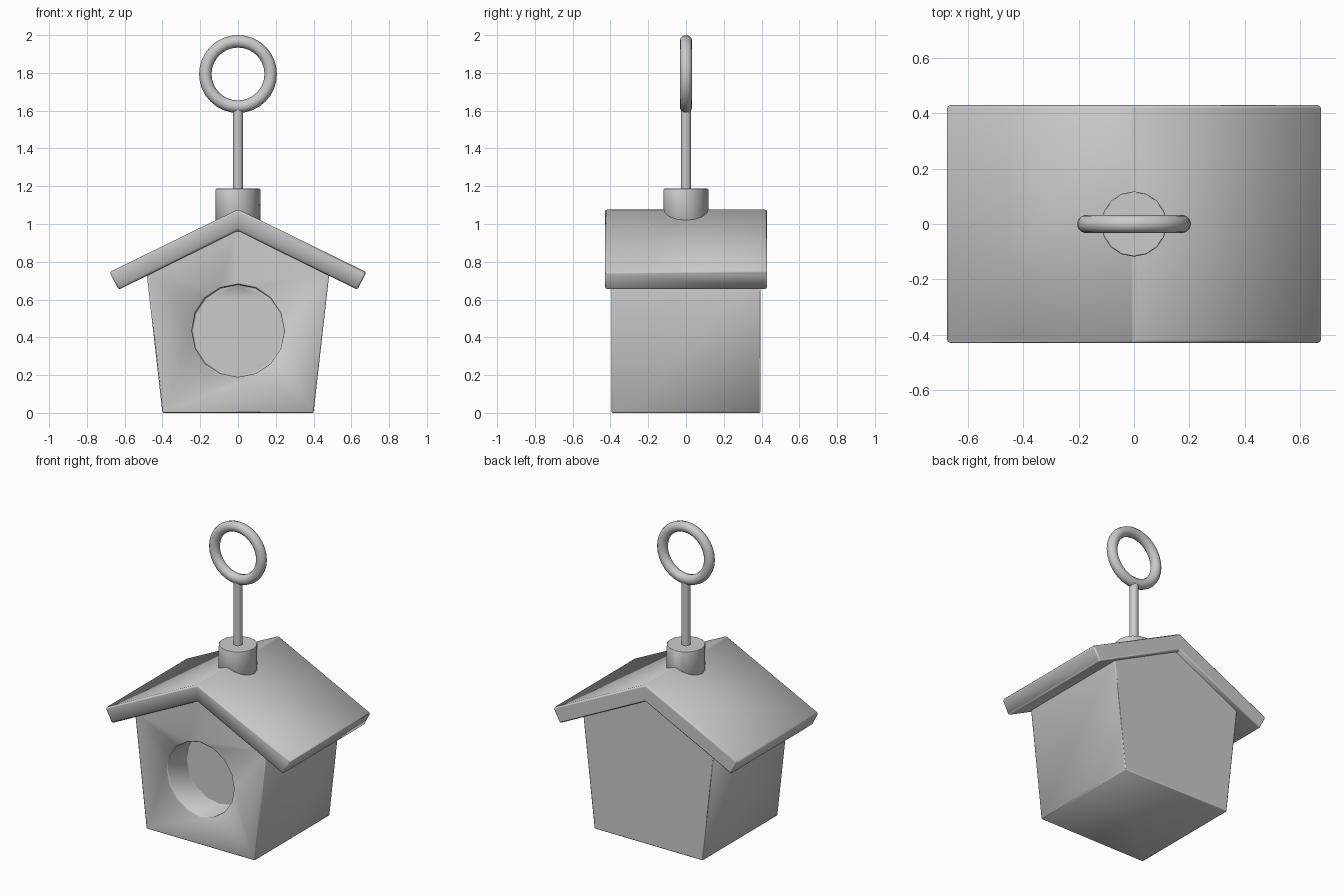
import bpy
import bmesh
from math import pi, radians

cube = bpy.data.objects.get("Cube")
if cube:
    bpy.data.objects.remove(cube, do_unlink=True)

# One plain grey for everything
grey = bpy.data.materials.new("plain_grey")
grey.use_nodes = True
GREY = (0.6, 0.6, 0.6, 1)
grey.diffuse_color = GREY
grey.node_tree.nodes["Principled BSDF"].inputs["Base Color"].default_value = GREY


def activate(obj):
    bpy.ops.object.select_all(action='DESELECT')
    obj.select_set(True)
    bpy.context.view_layer.objects.active = obj


def finish(obj, name, bevel=0.0):
    """Name, colour, soften the edges and shade a part."""
    obj.name = obj.data.name = name
    obj.data.materials.clear()
    obj.data.materials.append(grey)
    activate(obj)
    if bevel:
        mod = obj.modifiers.new("soft_edges", 'BEVEL')
        mod.width = bevel
        mod.segments = 2
        mod.limit_method = 'ANGLE'
        mod.angle_limit = radians(25)
        mod.harden_normals = True
        bpy.ops.object.modifier_apply(modifier=mod.name)
    bpy.ops.object.shade_smooth_by_angle(angle=radians(35))
    return obj


def prism(profile, half_depth):
    """Extrude an x-z profile along y."""
    bm = bmesh.new()
    face = bm.faces.new([bm.verts.new((x, -half_depth, z)) for x, z in profile])
    new = bmesh.ops.extrude_face_region(bm, geom=[face])["geom"]
    bmesh.ops.translate(bm, vec=(0, 2 * half_depth, 0),
                        verts=[v for v in new if isinstance(v, bmesh.types.BMVert)])
    bmesh.ops.recalc_face_normals(bm, faces=bm.faces)
    mesh = bpy.data.meshes.new("prism")
    bm.to_mesh(mesh)
    bm.free()
    obj = bpy.data.objects.new("prism", mesh)
    bpy.context.collection.objects.link(obj)
    return obj


def cylinder(radius, bottom, top, sides):
    bpy.ops.mesh.primitive_cylinder_add(vertices=sides, radius=radius, depth=top - bottom,
                                        location=(0, 0, (top + bottom) / 2))
    return bpy.context.object


# House body, flaring upward to a gable
body = prism([(-0.4, 0), (0.4, 0), (0.486, 0.76), (0, 1.0), (-0.486, 0.76)], 0.395)

# Round entrance recessed into the front wall
bpy.ops.mesh.primitive_cylinder_add(vertices=16, radius=0.245, depth=0.4,
                                    location=(0, -0.395, 0.435), rotation=(pi / 2, 0, 0))
cutter = bpy.context.object
cutter.hide_render = True
activate(body)
cut = body.modifiers.new("entrance", 'BOOLEAN')
cut.operation = 'DIFFERENCE'
cut.solver = 'EXACT'
cut.object = cutter
bpy.ops.object.modifier_apply(modifier=cut.name)
bpy.data.objects.remove(cutter, do_unlink=True)
finish(body, "house_body", 0.008)

# Folded roof slab with overhanging eaves
slope = [(0, 1.078), (0.68, 0.745), (0.632, 0.652), (0, 0.965)]
roof = prism(slope + [(-x, z) for x, z in slope[2:0:-1]], 0.43)
finish(roof, "roof", 0.012)

# Collar, rod and hanging ring
finish(cylinder(0.118, 0.98, 1.187, 16), "collar", 0.004)
finish(cylinder(0.027, 1.15, 1.62, 16), "hanging_rod")
bpy.ops.mesh.primitive_torus_add(major_segments=32, minor_segments=12, major_radius=0.173,
                                 minor_radius=0.033, location=(0, 0, 1.794),
                                 rotation=(pi / 2, 0, 0))
finish(bpy.context.object, "hanging_ring")
